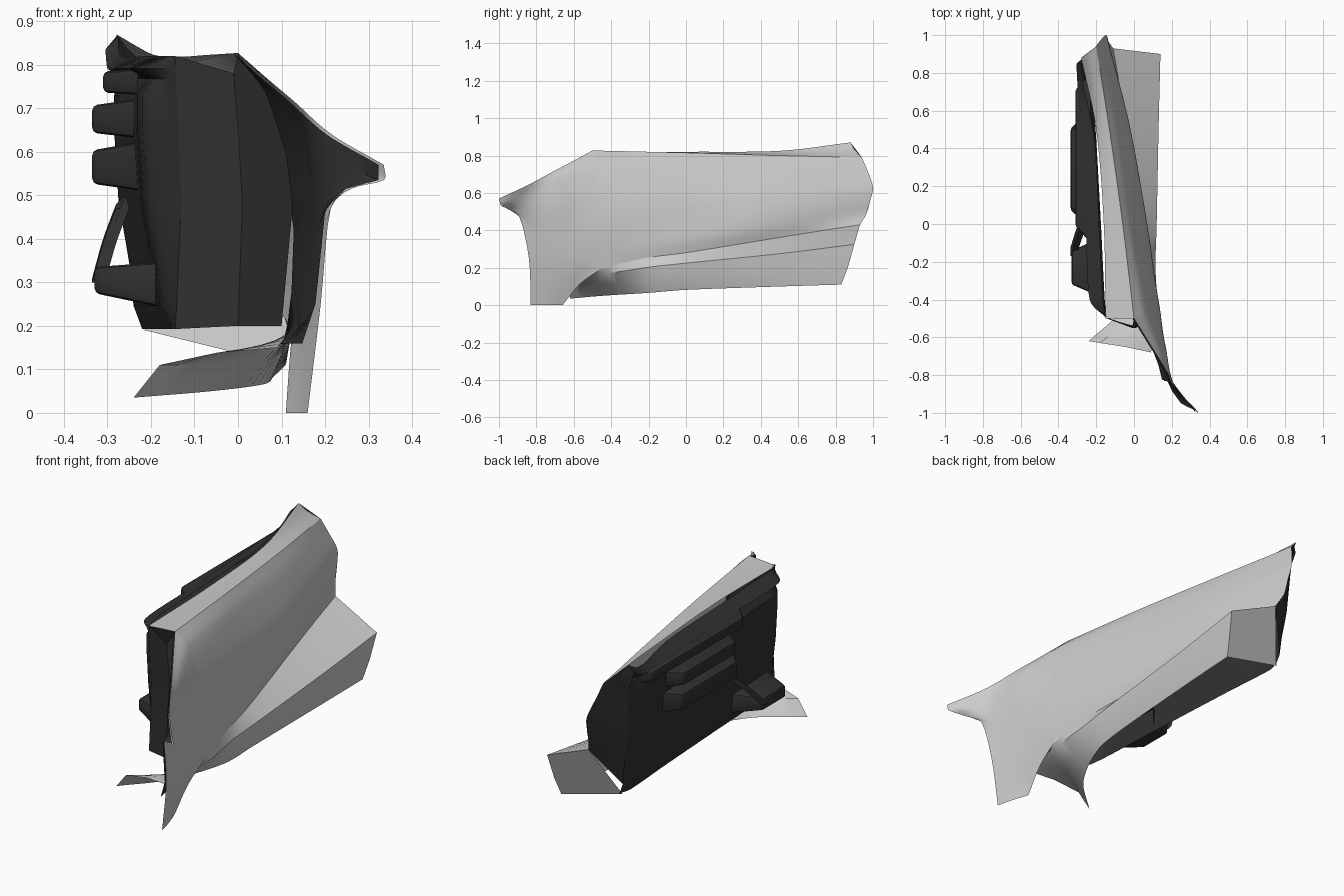
import bpy, bmesh
from mathutils import Vector as V

if "Cube" in bpy.data.objects:
    bpy.data.objects.remove(bpy.data.objects["Cube"])

dark = bpy.data.materials.new("dark_trim")
dark.diffuse_color = (0.03, 0.03, 0.03, 1)
dark.use_nodes = True
dark.node_tree.nodes["Principled BSDF"].inputs["Base Color"].default_value = dark.diffuse_color


def finish(ob, mat=None, angle=0.6):
    if mat:
        ob.data.materials.append(mat)
    bpy.ops.object.select_all(action='DESELECT')
    ob.select_set(True)
    bpy.context.view_layer.objects.active = ob
    bpy.ops.object.shade_smooth_by_angle(angle=angle)
    return ob


def mesh(name, verts, faces, mat=None):
    me = bpy.data.meshes.new(name)
    me.from_pydata([tuple(v) for v in verts], [], faces)
    ob = bpy.data.objects.new(name, me)
    bpy.context.collection.objects.link(ob)
    return finish(ob, mat)


def spline(pts, n):
    """Smooth curve through the given points."""
    p = [V(q) for q in pts]
    p = [2 * p[0] - p[1]] + p + [2 * p[-1] - p[-2]]
    out = []
    for i in range(1, len(p) - 2):
        a, b, c, d = p[i - 1:i + 3]
        m1, m2 = (c - a) / 2, (d - b) / 2
        l = (c - b).length
        m1 *= min(1, l / max(m1.length, 1e-6))
        m2 *= min(1, l / max(m2.length, 1e-6))
        for k in range(n):
            t = k / n
            out.append(b * (2*t**3 - 3*t**2 + 1) + m1 * (t**3 - 2*t**2 + t)
                       + c * (3*t**2 - 2*t**3) + m2 * (t**3 - t**2))
    return out + [p[-2]]


def loft(name, cols, mat=None, flip=False, along=6, across=1):
    """Surface through columns (front to back) of points (top to bottom)."""
    rows = [spline(r, along) for r in zip(*cols)]
    cols = [list(c) for c in zip(*rows)]
    if across > 1:
        cols = [spline(c, across) for c in cols]
    n = len(cols[0])
    faces = []
    for c in range(len(cols) - 1):
        for r in range(n - 1):
            f = (c*n + r, c*n + r + 1, (c+1)*n + r + 1, (c+1)*n + r)
            faces.append(f[::-1] if flip else f)
    return mesh(name, [v for c in cols for v in c], faces, mat)


def block(name, x0, x1, y0, y1, z0, z1, taper=0.7, slant=0.04):
    """Bevelled block tapering toward the cabin (-x); its base follows the card."""
    yc, zc = (y0 + y1) / 2, (z0 + z1) / 2
    vs = []
    for x, t in ((x0, taper), (x1, 1)):
        for y, z in ((y0, z0), (y1, z0), (y1, z1), (y0, z1)):
            vs.append((x, yc + (y - yc) * t, zc + (z - zc) * t + slant * (x - x0) / 3))
    fs = [(0, 3, 2, 1), (4, 5, 6, 7), (0, 1, 5, 4), (1, 2, 6, 5), (2, 3, 7, 6), (3, 0, 4, 7)]
    bm = bmesh.new()
    bv = [bm.verts.new(v) for v in vs]
    fl = [bm.faces.new([bv[i] for i in f]) for f in fs]
    bmesh.ops.recalc_face_normals(bm, faces=bm.faces)
    bmesh.ops.delete(bm, geom=[fl[1]], context='FACES_ONLY')
    bmesh.ops.bevel(bm, geom=[e for e in bm.edges if len(e.link_faces) == 2],
                    offset=0.012, segments=2, affect='EDGES', profile=0.5)
    me = bpy.data.meshes.new(name)
    bm.to_mesh(me)
    bm.free()
    ob = bpy.data.objects.new(name, me)
    bpy.context.collection.objects.link(ob)
    return finish(ob, dark)


# outer skin, from front wing tip to rear edge
skin = [
    [(.335, -1, .57), (.335, -.99, .535), (.26, -.955, .515), (.213, -.89, .47), (.19, -.84, .25), (.16, -.83, 0)],
    [(.215, -.85, .64), (.21, -.85, .59), (.2, -.82, .51), (.185, -.78, .4), (.17, -.76, .22), (.14, -.75, 0)],
    [(.13, -.71, .715), (.15, -.69, .67), (.17, -.67, .56), (.165, -.65, .42), (.15, -.65, .2), (.11, -.66, 0)],
    [(.065, -.605, .77), (.105, -.585, .715), (.142, -.57, .58), (.152, -.56, .42), (.143, -.56, .24), (.118, -.565, .115)],
    [(0, -.5, .827), (.06, -.48, .76), (.115, -.47, .6), (.14, -.47, .42), (.135, -.47, .28), (.125, -.45, .195)],
    [(-.06, 0, .815), (-.02, 0, .75), (.04, 0, .58), (.06, 0, .45), (.07, 0, .35), (.06, 0, .275)],
    [(-.13, .5, .8), (-.09, .5, .73), (-.04, .5, .6), (-.02, .5, .5), (-.02, .5, .42), (-.035, .5, .355)],
    [(-.2, .94, .79), (-.18, .97, .72), (-.15, 1, .63), (-.14, .985, .56), (-.135, .965, .49), (-.11, .93, .43)]]
loft("front_wing_skin", skin[:3], across=4)
loft("wing_bridge_skin", skin[2:5], across=4)
loft("outer_skin", skin[4:], across=4)

# dark liner behind the front wing
liner = [[V((x - .012, y + .006, max(z, .16))) for x, y, z in c] for c in skin[:5]]
loft("front_liner", liner, dark, flip=True)

# top band between window edge and shoulder
top = [(-.15, -.5, .815), (-.16, 0, .82), (-.2, .5, .825), (-.28, .88, .87)]
shoulder = [c[0] for c in skin[4:]]
dip = [(a[0] * .6 + b[0] * .4, a[1] * .6 + b[1] * .4, (a[2] + b[2]) / 2) for a, b in zip(top, shoulder)]
loft("top_band", list(zip(top, dip, shoulder)), across=3)

# lower flare that widens to the rear and turns inward at the front
flare = [
    [(.09, -.68, .15), (-.05, -.65, .138), (-.18, -.63, .11), (-.24, -.62, .035)],
    [(.122, -.45, .2), (.105, -.45, .165), (.03, -.45, .11), (-.06, -.45, .05)],
    [(.092, -.2, .255), (.113, -.2, .203), (.095, -.2, .13), (.06, -.2, .066)],
    [(.056, 0, .285), (.12, 0, .225), (.105, 0, .145), (.08, 0, .082)],
    [(-.039, .5, .365), (.13, .5, .275), (.117, .5, .17), (.1, .5, .1)],
    [(-.11, .93, .43), (.14, .9, .325), (.125, .865, .2), (.11, .83, .11)]]
loft("lower_flare", flare)

# inner door card: offset from the window edge, per height fraction
prof = [(0, 1), (-.03, .965), (.01, .935), (-.015, .89), (-.015, .8), (-.005, .6), (.02, .42), (.03, .3), (.05, .235)]
card = []
for y, x, rear in ((-.5, -.14, 0), (-.4, -.205, 0), (0, -.225, 0), (.45, -.25, 0), (.75, -.27, 0), (.85, -.275, 1)):
    col = []
    for dx, h in prof:
        if y == -.5:
            dx = .015 * (1 - abs(h - .6) / .4) - .005
        z = h * (.865 if rear and h > .9 else .82)
        xx = x + dx + (.04 if h == 1 and -.45 < y < .6 else 0) + (.02 if rear and h < .9 else 0)
        col.append((xx, y - (.04 * (1 - h) if rear else 0), z))
    card.append(col)
loft("door_card", card, dark, flip=True)

# front shut face, ending on the card edge
edge = card[0][::-1]
outer = [(0, -.5, .825), (.09, -.5, .7), (.128, -.49, .5), (.1, -.5, .2)]
n = len(outer)
mesh("front_shut_face", outer + [(-.01, -.55, .78), (.0, -.55, .66), (.01, -.55, .48), (0, -.54, .2)]
     + [edge[-1], edge[5], edge[3], edge[0]],
     [(r + s, r + s + n, r + s + n + 1, r + s + 1) for s in (0, n) for r in range(n - 1)], dark)

# rear shut face between skin and card
loft("rear_shut_face", [[top[-1]] + skin[-1], [card[-1][i] for i in (0, 1, 3, 4, 5, 6, 7)]], dark, along=2)

# end plate closing the rear of the flare
mesh("flare_end", flare[-1] + [(-.215, .81, .19)], [(0, 1, 2, 3, 4)])

# armrest, switch shelf, pocket and pull handle
block("armrest", -.335, -.23, -.02, .6, .51, .62)
block("switch_shelf", -.335, -.23, 0, .58, .63, .72)
block("upper_ledge", -.31, -.23, -.1, .8, .73, .79, .8)
block("door_pocket", -.33, -.19, -.38, -.08, .255, .355, .6, -.2)
handle = [(-.27, .02, .48), (-.3, -.06, .4), (-.325, -.14, .31)]
loft("pull_handle", [[V(p) + V(o) for o in ((.012, 0, .02), (-.01, .02, .0), (-.01, -.03, -.01),
     (.02, -.03, -.01), (.012, 0, .02))] for p in handle], dark, along=3)
